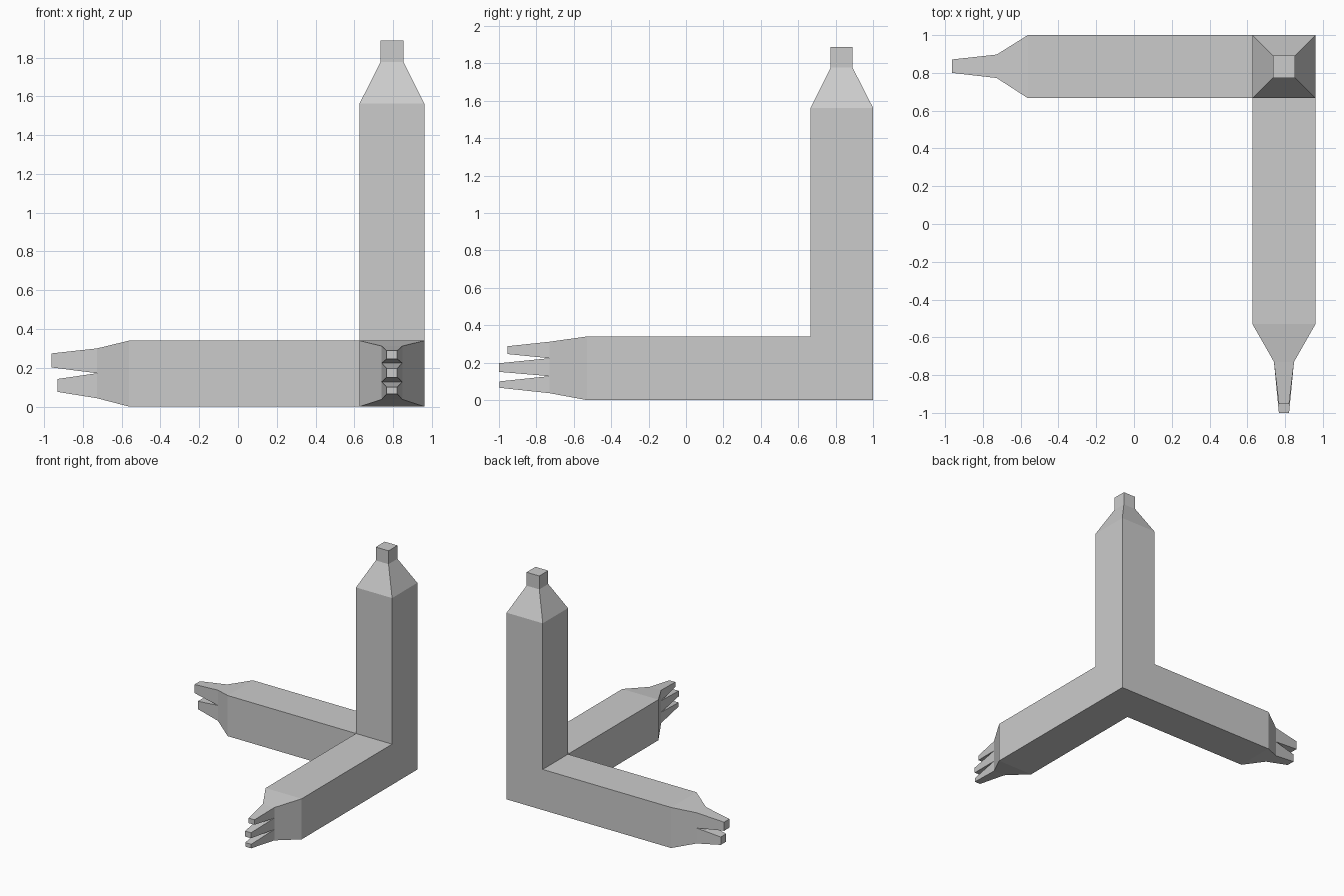
import bpy, bmesh
from mathutils import Vector

if "Cube" in bpy.data.objects:
    bpy.data.objects.remove(bpy.data.objects["Cube"])

bm = bmesh.new()


def set_section(face, axis, pos, u, v):
    """Move a quad to a plane across an axis and fit it to two ranges."""
    others = [a for a in range(3) if a != axis]
    mid = face.calc_center_median().copy()
    for vert in face.verts:
        vert.co[axis] = pos
        for a, (lo, hi) in zip(others, (u, v)):
            vert.co[a] = hi if vert.co[a] > mid[a] else lo


def grow(face, axis, pos, u, v):
    """Extrude a quad into a new section."""
    new = bmesh.ops.extrude_discrete_faces(bm, faces=[face])["faces"][0]
    set_section(new, axis, pos, u, v)
    return new


def face_at(axis, pos):
    return [f for f in bm.faces
            if all(abs(v.co[axis] - pos) < 1e-4 for v in f.verts)]


def prongs(face, axis, pos, cuts, side, tips):
    """Slice the end face at the notch heights, then taper each slice out."""
    for z in cuts:
        for f in face_at(axis, pos):
            if min(v.co.z for v in f.verts) < z < max(v.co.z for v in f.verts):
                bmesh.ops.bisect_plane(
                    bm, geom=[f] + list(f.edges) + list(f.verts),
                    plane_co=Vector((0, 0, z)), plane_no=Vector((0, 0, 1)))
    ends = sorted(face_at(axis, pos), key=lambda f: f.calc_center_median().z)
    for f, (reach, lo, hi) in zip(ends, tips):
        grow(f, axis, reach, side, (lo, hi))


# Corner block where the three limbs meet
X, Y, Z = (0.627, 0.961), (0.666, 1.0), (0.0, 0.34)
bmesh.ops.create_cube(bm, size=1)
for v in bm.verts:
    v.co = [r[1] if c > 0 else r[0] for c, r in zip(v.co, (X, Y, Z))]

# Upright post with tapered shoulder and square neck
neck = ((0.735, 0.853), (0.773, 0.891))
f = grow(face_at(2, Z[1])[0], 2, 1.563, X, Y)
f = grow(f, 2, 1.777, *neck)
grow(f, 2, 1.889, *neck)

# Side arm ending in two prongs
f = grow(face_at(0, X[0])[0], 0, -0.562, Y, Z)
f = grow(f, 0, -0.727, (0.773, 0.897), (0.043, 0.30))
prongs(f, 0, -0.727, [0.172], (0.80, 0.871),
       [(-0.932, 0.076, 0.142), (-0.963, 0.202, 0.274)])

# Front arm ending in three prongs
f = grow(face_at(1, Y[0])[0], 1, -0.53, X, Z)
f = grow(f, 1, -0.73, (0.741, 0.847), (0.037, 0.312))
prongs(f, 1, -0.73, [0.128, 0.224], (0.767, 0.821),
       [(-0.998, 0.066, 0.10), (-1.0, 0.151, 0.197), (-0.954, 0.246, 0.288)])

bmesh.ops.recalc_face_normals(bm, faces=bm.faces[:])
mesh = bpy.data.meshes.new("three_limb_corner")
bm.to_mesh(mesh)
bm.free()
obj = bpy.data.objects.new("three_limb_corner", mesh)
bpy.context.collection.objects.link(obj)
